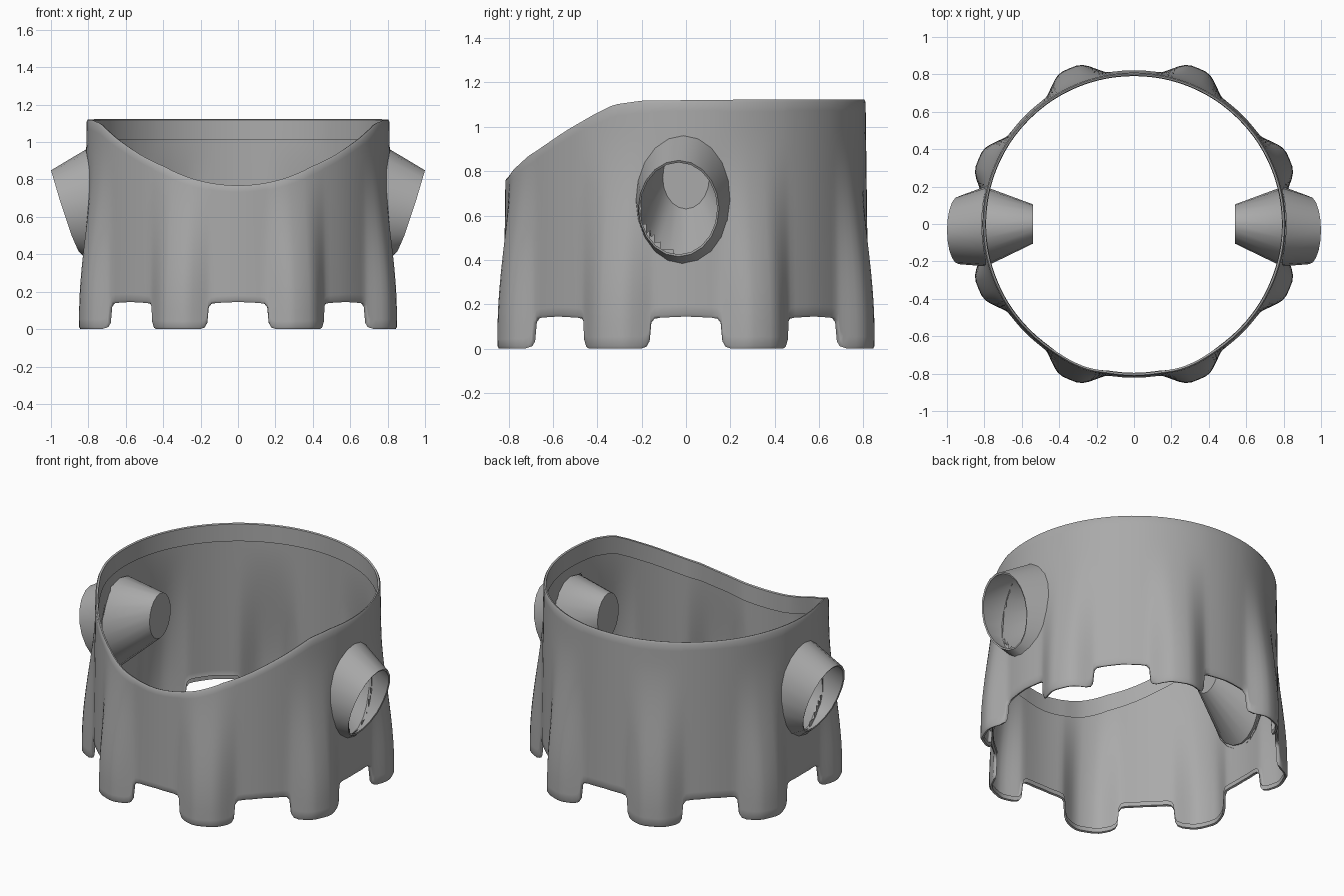
import bpy, bmesh, math

if "Cube" in bpy.data.objects:
    bpy.data.objects.remove(bpy.data.objects["Cube"])

grey = bpy.data.materials.new("plain_grey")
grey.diffuse_color = (0.4, 0.4, 0.4, 1)
grey.use_nodes = True
grey.node_tree.nodes["Principled BSDF"].inputs["Base Color"].default_value = grey.diffuse_color


def interp(pts, v):
    """Piecewise linear lookup in a list of (input, output) pairs."""
    if v <= pts[0][0]:
        return pts[0][1]
    for (a, fa), (b, fb) in zip(pts, pts[1:]):
        if v <= b:
            return fa + (fb - fa) * (v - a) / (b - a)
    return pts[-1][1]


def smooth(a, b, v):
    t = max(0.0, min(1.0, (v - a) / (b - a)))
    return t * t * (3 - 2 * t)


def finish(name, bm, angle):
    mesh = bpy.data.meshes.new(name)
    bm.to_mesh(mesh)
    bm.free()
    mesh.materials.append(grey)
    ob = bpy.data.objects.new(name, mesh)
    bpy.context.collection.objects.link(ob)
    bpy.ops.object.select_all(action='DESELECT')
    ob.select_set(True)
    bpy.context.view_layer.objects.active = ob
    bpy.ops.object.shade_smooth_by_angle(angle=math.radians(angle))
    return ob


# Rim height by depth, and notch outline by angle from the notch centre
RIM = [(-.82, .76), (-.79, .79), (-.71, .87), (-.55, .98), (-.42, 1.055),
       (-.33, 1.10), (-.2, 1.118), (.2, 1.122), (.8, 1.123)]
NOTCH = [(0, .145), (8, .14), (10, .135), (11.1, .115), (11.6, .03),
         (12.4, .008), (14, 0)]
half = [0, 4, 8, 10, 11.1, 11.6, 12.4, 14, 16, 18, 20, 22.5]
period = half + [45 - h for h in half[-2:0:-1]]
angles = [45 * k + a for k in range(8) for a in period]

# Horn ovals: (centre y, centre z, half width, half height)
BASE = (-.012, .67, .215, .29)
MOUTH = (-.033, .632, .182, .217)
THROAT = (0, .77, .105, .14)


def wall_radius(offset, z):
    bulge = .077 * smooth(9, 20, offset) * (1 - smooth(.1, 1.0, z))
    return .824 - .013 * z + bulge


# Shell wall with eight flared feet, folded top and bottom lips
ROWS = 26
bm = bmesh.new()
columns = []
for a in angles:
    off = min(a % 45, 45 - a % 45)
    th = math.radians(a)
    low = interp(NOTCH, off)
    top = interp(RIM, -.812 * math.cos(th))
    pts = [(-.02, low + .03), (-.02, low + .004), (-.008, low)]
    for j in range(ROWS + 1):
        pts.append((0, low + .012 + (top - low - .024) * j / ROWS))
    pts += [(-.006, top), (-.016, top - .004), (-.02, top - .11)]
    col = []
    for dr, z in pts:
        r = wall_radius(off, z) + dr
        col.append(bm.verts.new((r * math.sin(th), -r * math.cos(th), z)))
    columns.append(col)
for i, c in enumerate(columns):
    d = columns[(i + 1) % len(columns)]
    for j in range(len(c) - 1):
        bm.faces.new((c[j], d[j], d[j + 1], c[j + 1]))

# Openings in the wall behind both horns
cy, cz, ry, rz = BASE
holes = []
for f in bm.faces:
    p = f.calc_center_median()
    if abs(p.x) > .6 and ((p.y - cy) / ry) ** 2 + ((p.z - cz) / rz) ** 2 < .78:
        holes.append(f)
bmesh.ops.delete(bm, geom=holes, context='FACES')
finish("shell_wall", bm, 50)

# Side horn: flared outer collar, slanted mouth, funnel running inward to a cap
SIDES = 20


def oval(spec, x_of, scale=1.0):
    y0, z0, w, h = spec
    ring = []
    for k in range(SIDES):
        t = 2 * math.pi * k / SIDES
        y = y0 + w * scale * math.sin(t)
        z = z0 + h * scale * math.cos(t)
        ring.append(bm.verts.new((x_of(y, z), y, z)))
    return ring


def on_wall(y, z):
    return math.sqrt(.822 ** 2 - y * y) - .008


def mouth_x(y, z):
    return interp([(.41, .85), (.5, .89), (.68, .95), (.85, 1.0)], z)


bm = bmesh.new()
rings = [oval(BASE, on_wall),
         oval(MOUTH, mouth_x),
         oval(MOUTH, lambda y, z: mouth_x(y, z) - .004, .955),
         oval(BASE, lambda y, z: on_wall(y, z) - .015, .95),
         oval(THROAT, lambda y, z: .54)]
for a, b in zip(rings, rings[1:]):
    for k in range(SIDES):
        n = (k + 1) % SIDES
        bm.faces.new((a[k], a[n], b[n], b[k]))
bm.faces.new(rings[-1])
bmesh.ops.recalc_face_normals(bm, faces=bm.faces)
horn = finish("side_horns", bm, 40)
mirror = horn.modifiers.new("both_sides", 'MIRROR')
mirror.use_mirror_merge = False
